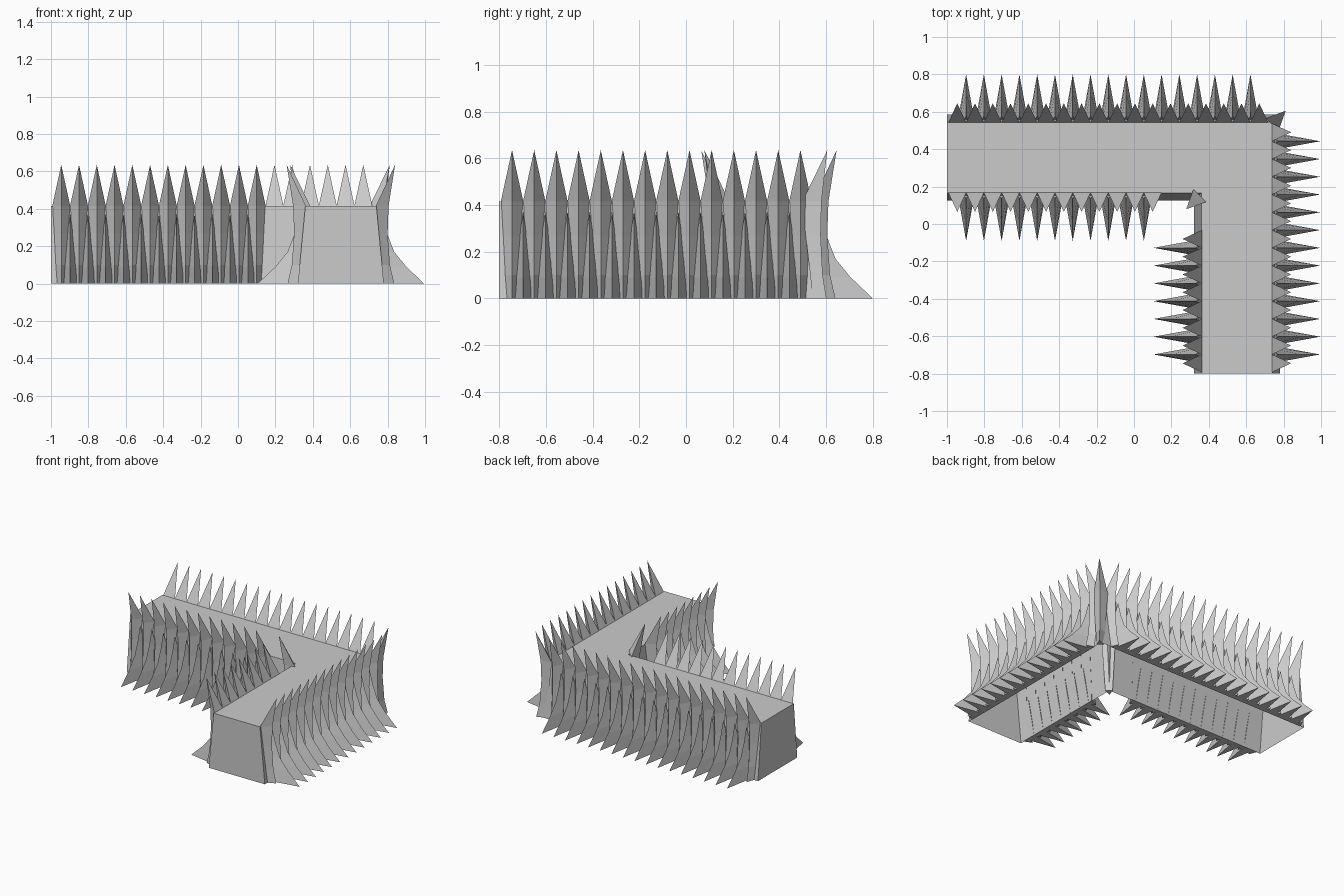
import bpy, bmesh
from mathutils import Vector

cube = bpy.data.objects.get("Cube")
if cube:
    bpy.data.objects.remove(cube, do_unlink=True)

grey = bpy.data.materials.new("stone_grey")
grey.use_nodes = True
colour = (0.6, 0.6, 0.6, 1)
grey.diffuse_color = colour
bsdf = next(n for n in grey.node_tree.nodes if n.type == 'BSDF_PRINCIPLED')
bsdf.inputs["Base Color"].default_value = colour

ARM_Y, ARM_X = 0.355, 0.55      # centre lines of the two arms
END_X, END_Y = -1.0, -0.8       # closed ends
HEIGHT, PITCH = 0.415, 0.095

# Thorn sections: height, back offset, ridge offset, half width
UP = [(0, .225, .285, .025), (.1, .218, .262, .031),
      (.27, .2, .25, .041), (.415, .187, .255, .048)]
UP_TIP = (.635, .29)
DOWN = [(0, .225, .445, .04), (.09, .214, .35, .034),
        (.17, .205, .285, .027), (.26, .197, .25, .017)]
DOWN_TIP = (.37, .22)


def finish(name, bm):
    bmesh.ops.recalc_face_normals(bm, faces=bm.faces)
    mesh = bpy.data.meshes.new(name)
    bm.to_mesh(mesh)
    bm.free()
    mesh.materials.append(grey)
    obj = bpy.data.objects.new(name, mesh)
    bpy.context.collection.objects.link(obj)


def bridge(bm, low, high):
    n = len(low)
    for i in range(n):
        j = (i + 1) % n
        bm.faces.new((low[i], low[j], high[j], high[i]))


def thorn(bm, centre, out, sections, tip):
    """Three-sided curved thorn standing against the wall."""
    out = Vector((*out, 0)).normalized()
    side = Vector((-out.y, out.x, 0))
    base = Vector((*centre, 0))

    def vert(offset, across, z):
        return bm.verts.new(base + out * offset + side * across + Vector((0, 0, z)))

    rings = [[vert(back, -w, z), vert(ridge, 0, z), vert(back, w, z)]
             for z, back, ridge, w in sections]
    for low, high in zip(rings, rings[1:]):
        bridge(bm, low, high)
    bm.faces.new(rings[0])
    top = vert(tip[1], 0, tip[0])
    for i in range(3):
        bm.faces.new((rings[-1][i], rings[-1][(i + 1) % 3], top))


def thorn_row(name, start, along, out, count):
    """Upright thorns with downward thorns in the gaps between them."""
    start, along = Vector(start), Vector(along)
    bm = bmesh.new()
    for i in range(count):
        thorn(bm, start + along * PITCH * i, out, UP, UP_TIP)
        if i < count - 1:
            thorn(bm, start + along * PITCH * (i + 0.5), out, DOWN, DOWN_TIP)
    finish(name, bm)


# L-shaped wall, sloping sides, open underneath
def outline(bm, h, z):
    points = [(END_X, ARM_Y - h), (ARM_X - h, ARM_Y - h), (ARM_X - h, END_Y),
              (ARM_X + h, END_Y), (ARM_X + h, ARM_Y + h), (END_X, ARM_Y + h)]
    return [bm.verts.new((x, y, z)) for x, y in points]


bm = bmesh.new()
foot, crown = outline(bm, 0.23, 0), outline(bm, 0.19, HEIGHT)
bridge(bm, foot, crown)
bm.faces.new(crown)
finish("wall_body", bm)

# Thorn rows along the four long sides
thorn_row("back_thorns", (-0.945, ARM_Y), (1, 0), (0, 1), 18)
thorn_row("front_thorns", (-0.945, ARM_Y), (1, 0), (0, -1), 12)
thorn_row("left_thorns", (ARM_X, -0.745), (0, 1), (1, 0), 14)
thorn_row("inner_thorns", (ARM_X, -0.745), (0, 1), (-1, 0), 8)

# Single diagonal thorns at the corners
for name, centre, out in (("outer_corner_thorn", (0.606, 0.4), (1, 1)),
                          ("inner_corner_thorn", (0.484, 0.284), (-1, -1))):
    bm = bmesh.new()
    thorn(bm, centre, out, UP, UP_TIP)
    finish(name, bm)
